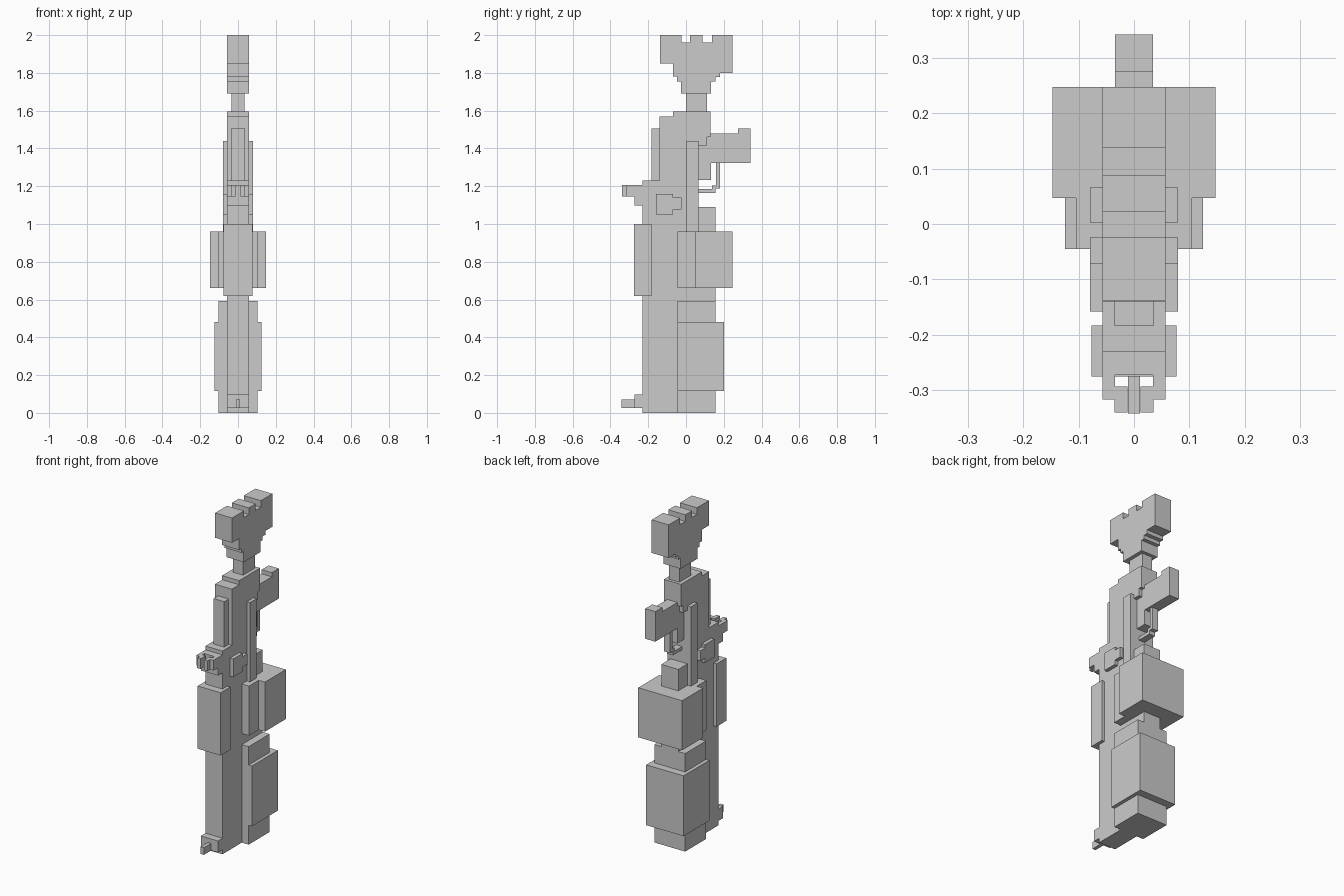
import bpy, bmesh

BODY, NARROW, PLATE = 0.057, 0.034, 0.079   # half widths


def extrude(name, profile, x0, x1):
    """Extrude a (y, z) side profile from x0 to x1."""
    bm = bmesh.new()
    face = bm.faces.new([bm.verts.new((x0, y, z)) for y, z in profile])
    res = bmesh.ops.extrude_face_region(bm, geom=[face])
    verts = [g for g in res["geom"] if isinstance(g, bmesh.types.BMVert)]
    bmesh.ops.translate(bm, verts=verts, vec=(x1 - x0, 0, 0))
    bmesh.ops.recalc_face_normals(bm, faces=bm.faces)
    mesh = bpy.data.meshes.new(name)
    bm.to_mesh(mesh)
    bm.free()
    obj = bpy.data.objects.new(name, mesh)
    bpy.context.collection.objects.link(obj)
    return obj


def slab(name, profile, half):
    return extrude(name, profile, -half, half)


def block(name, half, y0, y1, z0, z1):
    return slab(name, [(y0, z0), (y1, z0), (y1, z1), (y0, z1)], half)


# Main body with stepped shoulders and a rear recess
slab("main_body", [
    (-0.23, 0), (0.155, 0), (0.155, 1.09), (0.064, 1.09), (0.064, 1.415),
    (0.11, 1.415), (0.11, 1.46), (0.13, 1.46), (0.13, 1.595), (-0.07, 1.595),
    (-0.07, 1.57), (-0.14, 1.57), (-0.14, 1.23), (-0.23, 1.23)], BODY)

# Front and side plates
block("front_cover", 0.077, -0.275, -0.183, 0.62, 1.0)
block("front_rail", 0.036, -0.183, -0.135, 1.23, 1.505)
block("side_strip", PLATE, 0.003, 0.066, 0.95, 1.44)
slab("side_panel", [
    (-0.158, 1.05), (-0.07, 1.05), (-0.07, 1.077), (-0.024, 1.077),
    (-0.024, 1.14), (-0.07, 1.14), (-0.07, 1.16), (-0.158, 1.16)], PLATE)

# Large rear blocks
block("upper_block", 0.147, 0.047, 0.247, 0.66, 0.96)
block("upper_block_front", 0.105, -0.045, 0.06, 0.66, 0.96)
block("lower_core", 0.103, -0.045, 0.155, 0, 0.593)
block("lower_block", 0.125, -0.045, 0.202, 0.117, 0.482)

# Rear arm, its support and the thin guard below
slab("rear_arm", [
    (0.05, 1.323), (0.342, 1.323), (0.342, 1.505), (0.275, 1.505),
    (0.275, 1.48), (0.05, 1.48)], NARROW)
block("arm_support", NARROW, 0.05, 0.132, 1.232, 1.33)
slab("guard", [
    (0.05, 1.165), (0.155, 1.165), (0.155, 1.188), (0.18, 1.188),
    (0.18, 1.33), (0.16, 1.33), (0.16, 1.205), (0.138, 1.205),
    (0.138, 1.185), (0.05, 1.185)], 0.02)

# Front claw: base plus mirrored hooked prongs
block("claw_base", BODY, -0.273, -0.22, 1.098, 1.207)
for side, label in ((-1, "left"), (1, "right")):
    for part, xa, xb, y0, y1 in (("outer", 0.034, BODY, -0.317, -0.265),
                                 ("tip", 0.012, 0.035, -0.34, -0.293)):
        extrude(f"claw_{part}_{label}",
                [(y0, 1.145), (y1, 1.145), (y1, 1.207), (y0, 1.207)],
                side * xa, side * xb)

# Foot at the bottom front
block("foot_base", BODY, -0.273, -0.22, 0.027, 0.097)
block("foot_spike", 0.011, -0.342, -0.265, 0.027, 0.07)

# Neck and notched crown
block("neck", NARROW, 0.0, 0.112, 1.58, 1.70)
slab("crown", [
    (-0.027, 1.69), (0.132, 1.69), (0.132, 1.755), (0.155, 1.755),
    (0.155, 1.777), (0.18, 1.777), (0.18, 1.80), (0.247, 1.80), (0.247, 2),
    (0.137, 2), (0.137, 1.96), (0.088, 1.96), (0.088, 2), (0.022, 2),
    (0.022, 1.96), (-0.024, 1.96), (-0.024, 2), (-0.138, 2), (-0.138, 1.85),
    (-0.07, 1.85), (-0.07, 1.78), (-0.048, 1.78), (-0.048, 1.755),
    (-0.027, 1.755)], BODY)
